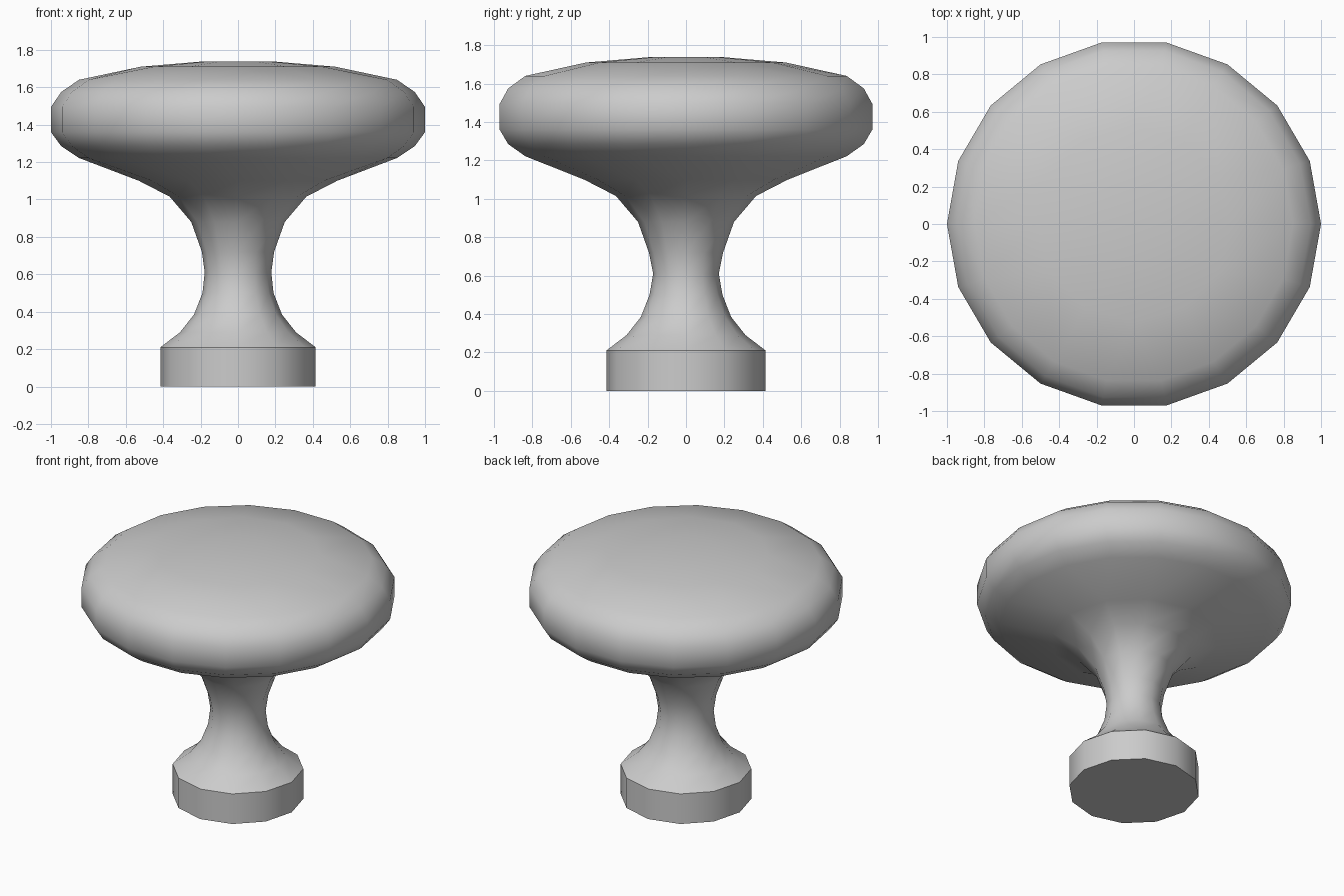
import bpy, bmesh, math

if "Cube" in bpy.data.objects:
    bpy.data.objects.remove(bpy.data.objects["Cube"])

# Profile from foot to crown: (radius, height, sides, y scale)
PROFILE = [
    (0.415, 0.00, 12, 1), (0.415, 0.21, 12, 1), (0.31, 0.29, 12, 1),
    (0.235, 0.385, 12, 1), (0.19, 0.50, 12, 1), (0.178, 0.61, 12, 0.96),
    (0.193, 0.72, 12, 1), (0.25, 0.88, 12, 1), (0.365, 1.015, 12, 1),
    (0.53, 1.10, 12, 1), (0.85, 1.222, 18, 1), (0.945, 1.285, 18, 0.995),
    (1.00, 1.36, 18, 0.985), (1.00, 1.495, 18, 0.985), (0.945, 1.575, 18, 0.995),
    (0.85, 1.64, 18, 1), (0.52, 1.71, 12, 1), (0.19, 1.738, 12, 1),
]


def ring(bm, r, z, n, sy):
    return [bm.verts.new((r * math.cos(2 * math.pi * i / n),
                          r * sy * math.sin(2 * math.pi * i / n), z))
            for i in range(n)]


def bridge(bm, a, b):
    """Skin two rings, with triangles where their side counts differ."""
    na, nb = len(a), len(b)
    if na == nb:
        for i in range(na):
            bm.faces.new((a[i], a[(i + 1) % na], b[(i + 1) % na], b[i]))
        return
    i = j = 0
    while i < na or j < nb:
        if j == nb or (i < na and (i + 1) * nb <= (j + 1) * na):
            bm.faces.new((a[i % na], a[(i + 1) % na], b[j % nb]))
            i += 1
        else:
            bm.faces.new((a[i % na], b[(j + 1) % nb], b[j % nb]))
            j += 1


bm = bmesh.new()
rings = [ring(bm, *p) for p in PROFILE]
for lower, upper in zip(rings, rings[1:]):
    bridge(bm, lower, upper)

# Foot underside and crown cap
bm.faces.new(rings[0][::-1])
bm.faces.new(rings[-1])
bmesh.ops.recalc_face_normals(bm, faces=bm.faces[:])

mesh = bpy.data.meshes.new("round_knob")
bm.to_mesh(mesh)
bm.free()
knob = bpy.data.objects.new("round_knob", mesh)
bpy.context.collection.objects.link(knob)

# Smooth the turned surface, keep the foot edges crisp
bpy.context.view_layer.objects.active = knob
knob.select_set(True)
bpy.ops.object.shade_smooth_by_angle(angle=math.radians(42))
